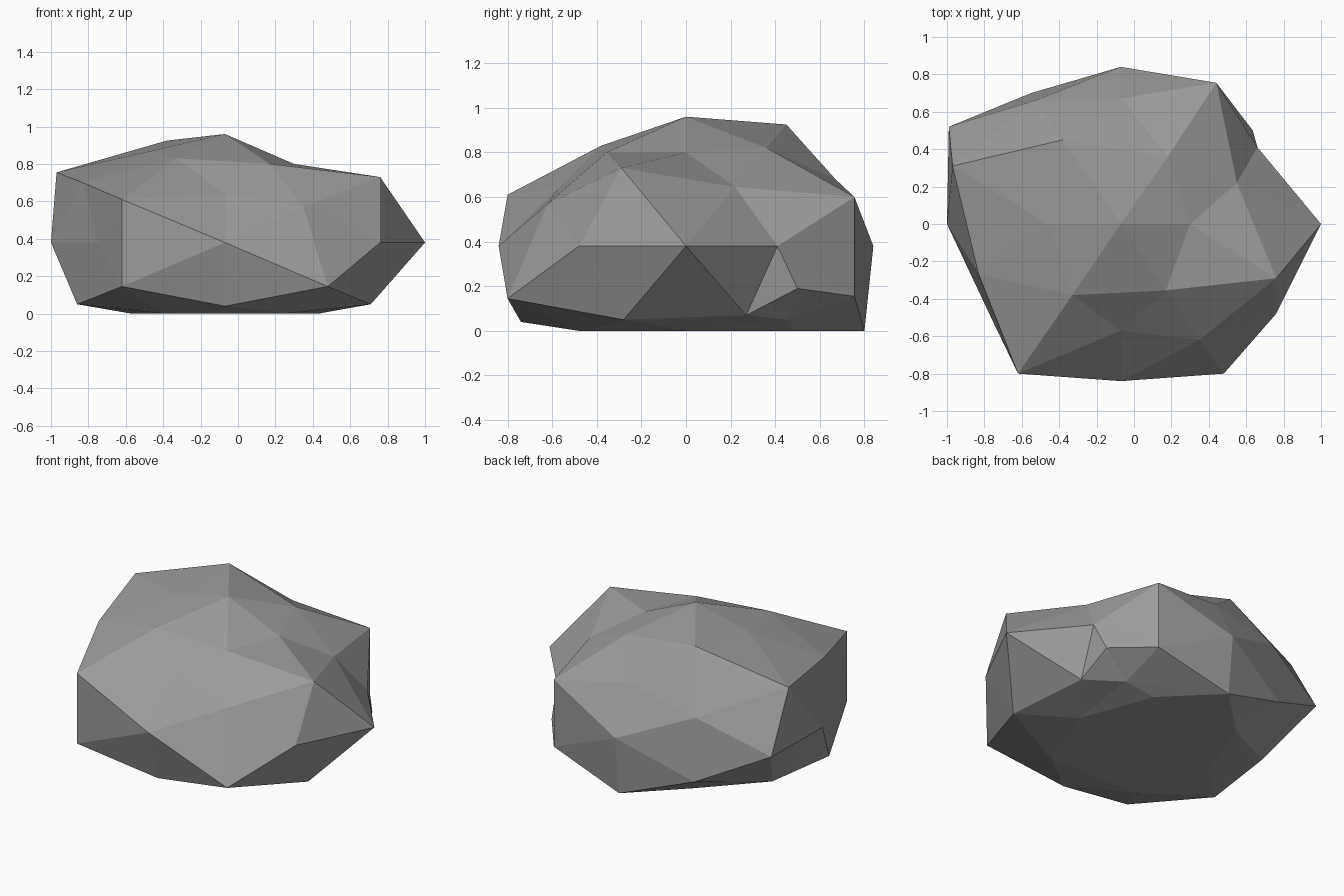
import bpy, bmesh
from mathutils import Vector

if "Cube" in bpy.data.objects:
    bpy.data.objects.remove(bpy.data.objects["Cube"])

G, H = 0.309, 0.809          # icosphere edge-midpoint direction parts
S, L = 0.5257, 0.8507        # icosahedron corner direction parts
QUAD = [(1, 1), (1, -1), (-1, 1), (-1, -1)]   # sign pairs for x, y
MID = 0.38                   # height of the widest ring


def family(d, points):
    """Pair the four mirrored copies of direction d with rock points."""
    return [(Vector((sx * d[0], sy * d[1], d[2])), Vector(p))
            for (sx, sy), p in zip(QUAD, points)]


pairs = []
# crown ring
pairs += family((G, 0.5, H), [(.18, .36, .82), (.17, -.355, .80), (-.38, .45, .925), (-.33, -.38, .83)])
# upper shoulder, sides then front/back
pairs += family((H, G, 0.5), [(.55, .22, .645), (.76, -.29, .73), (-.97, .31, .755), (-.83, -.27, .70)])
pairs += family((0.5, H, G), [(.44, .755, .60), (.35, -.62, .57), (-.53, .66, .57), (-.62, -.80, .61)])
# widest ring
pairs += family((L, S, 0), [(.66, .41, MID), (.76, -.48, MID), (-.99, .52, MID), (-.75, -.53, MID)])
# lower shoulder, front/back then sides
pairs += family((0.5, H, -G), [(.44, .755, .155), (.48, -.80, .145), (-.55, .70, .165), (-.62, -.80, .145)])
pairs += family((H, G, -0.5), [(.64, .27, .07), (.71, -.28, .05), (-.80, .24, .06), (-.86, -.27, .05)])
# flat base
pairs += family((G, 0.5, -H), [(.25, .48, 0), (.25, -.48, 0), (-.40, .48, 0), (-.40, -.48, 0)])
# points lying on the axes and on the two vertical mid planes
for d, p in [((0, 0, 1), (-.07, 0, .96)), ((0, 0, -1), (-.07, 0, 0)),
             ((1, 0, 0), (1, 0, MID)), ((-1, 0, 0), (-1, 0, MID)),
             ((0, 1, 0), (-.07, .84, MID)), ((0, -1, 0), (-.07, -.84, MID)),
             ((S, 0, L), (.30, 0, .80)), ((-S, 0, L), (-.46, 0, .87)),
             ((S, 0, -L), (.43, 0, 0)), ((-S, 0, -L), (-.57, 0, 0)),
             ((0, L, S), (-.07, .67, .68)), ((0, -L, S), (-.07, -.57, .64)),
             ((0, L, -S), (-.07, .80, 0)), ((0, -L, -S), (-.07, -.74, .04))]:
    pairs.append((Vector(d), Vector(p)))
# chipped corner at the back right: one knob and the undercut below it
knob = Vector((L, S, 0)) + Vector((H, G, -0.5)) + Vector((0.5, H, -G))
undercut = Vector((H, G, -0.5)) + Vector((0.5, H, -G)) + Vector((G, 0.5, -H))
pairs += [(knob, Vector((.635, .50, .19))), (undercut, Vector((.44, .45, .05)))]

# Rock: triangulate on a unit sphere, then pull each vertex to its place
bm = bmesh.new()
moves = [(bm.verts.new(d.normalized()), p) for d, p in pairs]
bmesh.ops.convex_hull(bm, input=bm.verts[:])
for v, p in moves:
    if v.is_valid:
        v.co = p
bmesh.ops.triangulate(bm, faces=bm.faces[:])
bmesh.ops.recalc_face_normals(bm, faces=bm.faces[:])
mesh = bpy.data.meshes.new("rock")
bm.to_mesh(mesh)
bm.free()

stone = bpy.data.materials.new("grey stone")
stone.diffuse_color = (0.33, 0.33, 0.32, 1)
stone.use_nodes = True
stone.node_tree.nodes["Principled BSDF"].inputs["Base Color"].default_value = stone.diffuse_color
mesh.materials.append(stone)
rock = bpy.data.objects.new("rock", mesh)
bpy.context.collection.objects.link(rock)
